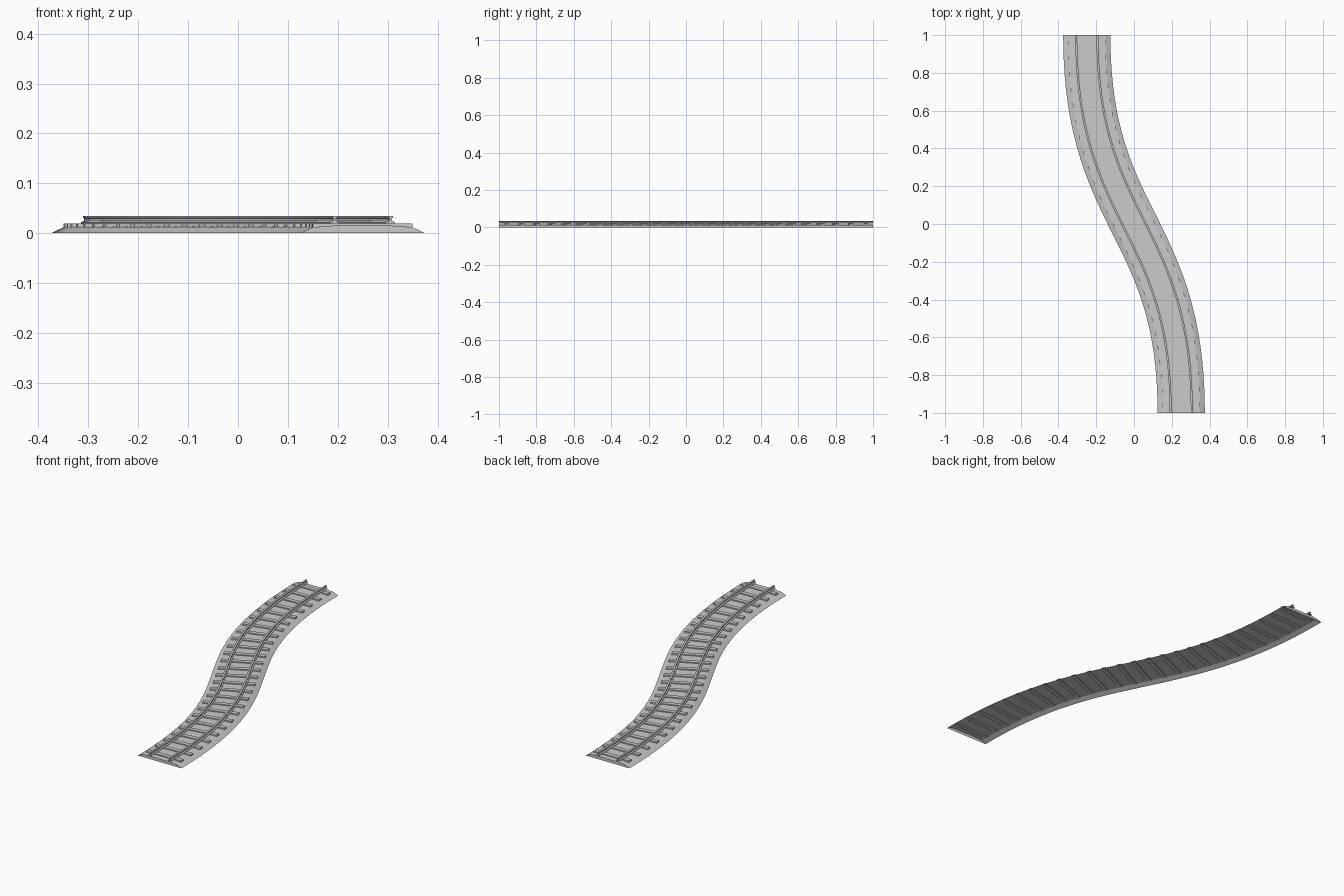
import bpy, bmesh, math
from mathutils import Vector

if "Cube" in bpy.data.objects:
    bpy.data.objects.remove(bpy.data.objects["Cube"])

# S-shaped centre line of the track
P = [Vector((0.25, -1)), Vector((0.25, 0)), Vector((-0.25, 0)), Vector((-0.25, 1))]


def point(t):
    u = 1 - t
    return P[0]*u**3 + P[1]*3*u*u*t + P[2]*3*u*t*t + P[3]*t**3


def side(t):
    u = 1 - t
    d = (P[1]-P[0])*u*u + (P[2]-P[1])*2*u*t + (P[3]-P[2])*t*t
    d.normalize()
    return Vector((d.y, -d.x))


def finish(bm, name):
    me = bpy.data.meshes.new(name)
    bm.to_mesh(me)
    bm.free()
    ob = bpy.data.objects.new(name, me)
    bpy.context.collection.objects.link(ob)
    return ob


def sweep(name, profile, closed, n=40):
    """Sweep an (offset, z) profile along the centre line, with end caps."""
    bm = bmesh.new()
    rings = []
    for i in range(n + 1):
        c, s = point(i / n), side(i / n)
        rings.append([bm.verts.new((*(c + s*o), z)) for o, z in profile])
    m = len(profile)
    for a, b in zip(rings, rings[1:]):
        for j in range(m if closed else m - 1):
            k = (j + 1) % m
            bm.faces.new((a[j], b[j], b[k], a[k]))
    bm.faces.new(rings[0])
    bm.faces.new(rings[-1][::-1])
    return finish(bm, name)


# Ballast bed: raised bank, open underneath
sweep("ballast_bed", [(-0.125, 0), (-0.10, 0.012), (-0.06, 0.015),
                      (0.06, 0.015), (0.10, 0.012), (0.125, 0)], False)

# Rails: foot, web and head
half = [(0.009, 0.020), (0.009, 0.022), (0.0025, 0.025), (0.0025, 0.030),
        (0.005, 0.031), (0.005, 0.035)]
section = [(-x, z) for x, z in half] + [(x, z) for x, z in reversed(half)]
for name, off in (("left_rail", -0.056), ("right_rail", 0.056)):
    sweep(name, [(off + x, z) for x, z in section], True)

# Sleepers, evenly spaced by arc length
N = 2000
lengths = [0.0]
for i in range(N):
    lengths.append(lengths[-1] + (point((i+1)/N) - point(i/N)).length)
COUNT = 26
bm = bmesh.new()
for k in range(COUNT):
    target = (k + 0.5) / COUNT * lengths[-1]
    t = next(i for i, l in enumerate(lengths) if l >= target) / N
    c, s = point(t), side(t)
    f = Vector((-s.y, s.x))
    v = [bm.verts.new((*(c + s*a*0.10 + f*b*0.011), z))
         for z in (0.010, 0.020) for a, b in ((-1, -1), (1, -1), (1, 1), (-1, 1))]
    for q in ((3, 2, 1, 0), (4, 5, 6, 7), (0, 1, 5, 4), (1, 2, 6, 5), (2, 3, 7, 6), (3, 0, 4, 7)):
        bm.faces.new([v[i] for i in q])
finish(bm, "sleepers")
